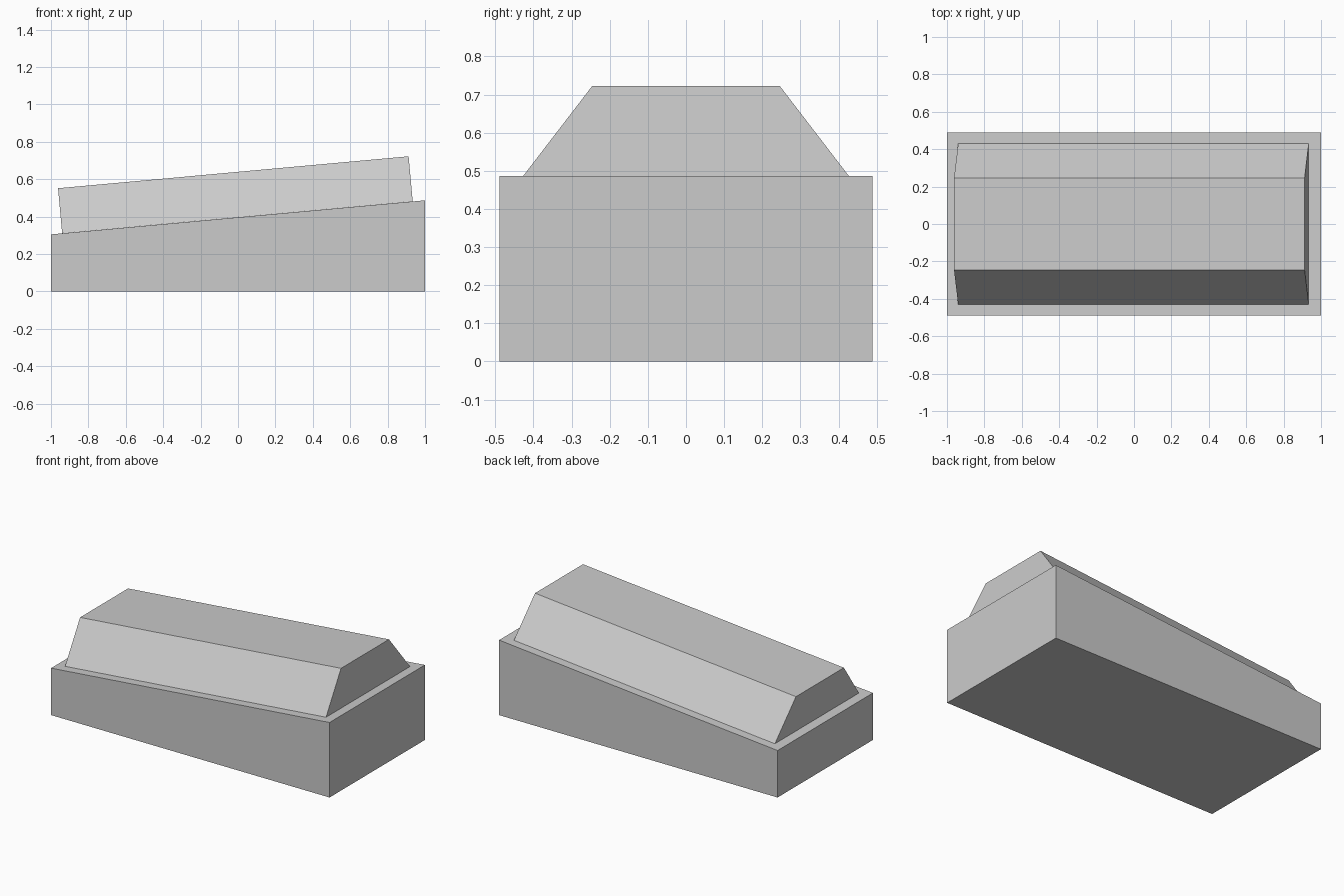
import bpy, bmesh, math
from mathutils import Matrix, Vector

if "Cube" in bpy.data.objects:
    bpy.data.objects.remove(bpy.data.objects["Cube"])


def extruded(name, profile, direction):
    """Closed solid made by extruding a flat profile along a direction."""
    bm = bmesh.new()
    face = bm.faces.new([bm.verts.new(p) for p in profile])
    result = bmesh.ops.extrude_face_region(bm, geom=[face], use_keep_orig=True)
    moved = [g for g in result["geom"] if isinstance(g, bmesh.types.BMVert)]
    bmesh.ops.translate(bm, verts=moved, vec=Vector(direction))
    bmesh.ops.recalc_face_normals(bm, faces=bm.faces)
    mesh = bpy.data.meshes.new(name)
    bm.to_mesh(mesh)
    bm.free()
    obj = bpy.data.objects.new(name, mesh)
    bpy.context.collection.objects.link(obj)
    return obj


low, high, half_depth = 0.305, 0.487, 0.489
slope = math.atan2(high - low, 2)

# Base block with a sloping top
extruded("sloped_base",
         [(-1, -half_depth, 0), (1, -half_depth, 0),
          (1, -half_depth, high), (-1, -half_depth, low)],
         (0, 2 * half_depth, 0))

# Trapezoid block lying on the slope
length, height = 1.882, 0.242
top_block = extruded("top_block",
                     [(-length / 2, -0.431, 0), (-length / 2, 0.431, 0),
                      (-length / 2, 0.246, height), (-length / 2, -0.246, height)],
                     (length, 0, 0))
top_block.data.transform(Matrix.Translation((-0.003, 0, (low + high) / 2))
                         @ Matrix.Rotation(-slope, 4, 'Y'))
